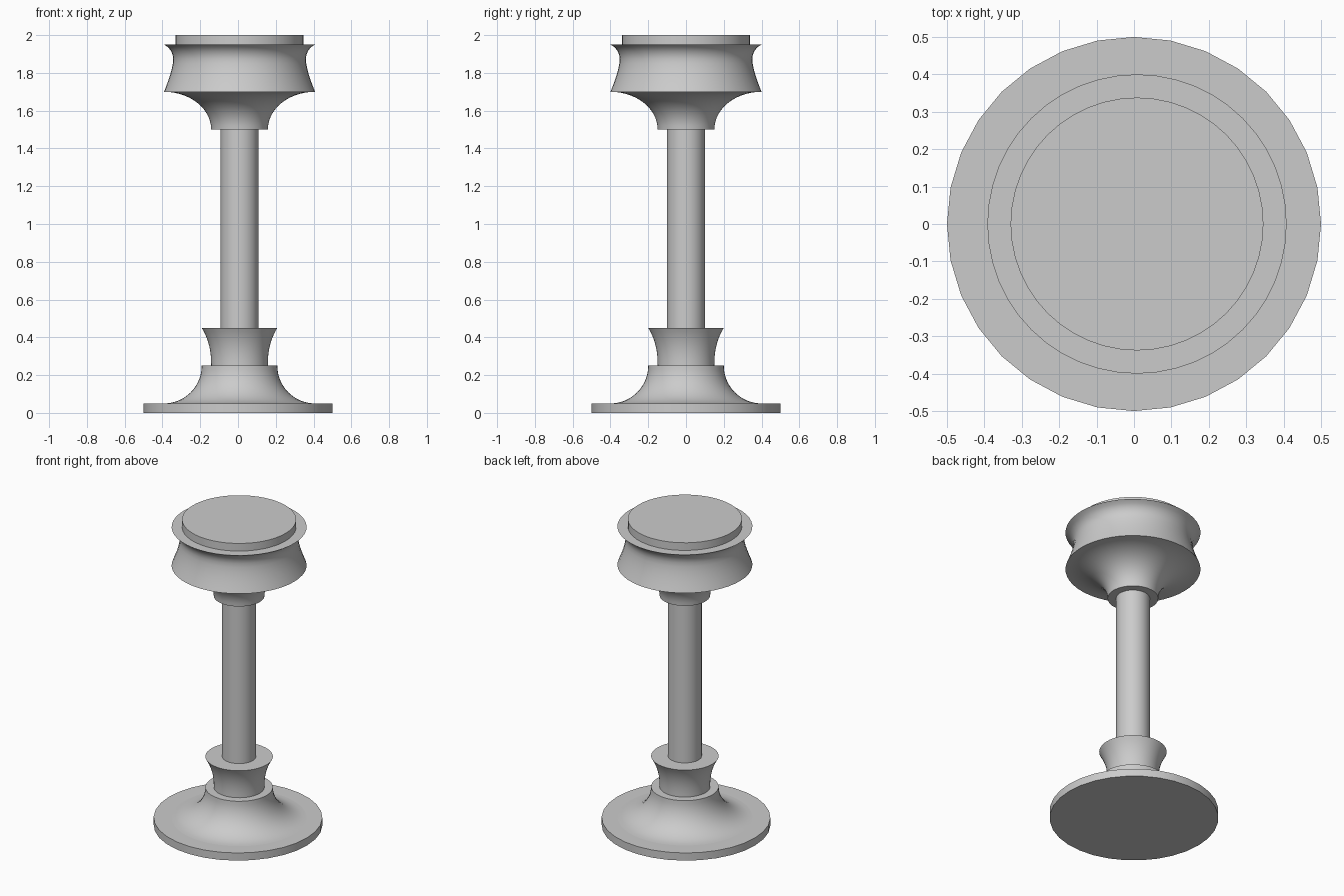
import bpy, bmesh, math

if "Cube" in bpy.data.objects:
    bpy.data.objects.remove(bpy.data.objects["Cube"])

AXIS_X = 0.008  # the column sits a touch off the base centre


def lathe(name, profile, sides, cx=AXIS_X):
    """Closed solid of revolution from (radius, height) points, bottom to top."""
    bm = bmesh.new()
    rings = []
    for r, z in profile:
        rings.append([bm.verts.new((cx + r * math.cos(2 * math.pi * i / sides),
                                    r * math.sin(2 * math.pi * i / sides), z))
                      for i in range(sides)])
    for a, b in zip(rings, rings[1:]):
        for i in range(sides):
            j = (i + 1) % sides
            bm.faces.new((a[i], a[j], b[j], b[i]))
    bm.faces.new(rings[0][::-1])
    bm.faces.new(rings[-1])
    mesh = bpy.data.meshes.new(name)
    bm.to_mesh(mesh)
    bm.free()
    obj = bpy.data.objects.new(name, mesh)
    bpy.context.collection.objects.link(obj)
    bpy.ops.object.select_all(action='DESELECT')
    obj.select_set(True)
    bpy.context.view_layer.objects.active = obj
    bpy.ops.object.shade_smooth_by_angle(angle=math.radians(30))
    return obj


def cove(r_in, r_out, z_in, z_out, n=14):
    """Concave quarter ellipse, upright at r_in and flat at r_out."""
    pts = []
    for i in range(n + 1):
        t = math.pi / 2 * i / n
        pts.append((r_out - (r_out - r_in) * math.cos(t),
                    z_in + (z_out - z_in) * math.sin(t)))
    return pts


# Base plate and the flared foot on it
lathe("base_plate", [(0.5, 0), (0.5, 0.05)], 32, 0)
lathe("foot_flare", cove(0.2, 0.4, 0.25, 0.05)[::-1], 48)

# Lower collar, opening outward to the top
lathe("lower_collar",
      [(0.15 + 0.05 * (i / 10) ** 2.4, 0.25 + 0.02 * i) for i in range(11)], 48)

# Shaft
lathe("shaft", [(0.1, 0.45), (0.1, 1.5)], 48)

# Capital: flare, waisted drum and top disc
lathe("capital_flare", cove(0.15, 0.4, 1.5, 1.7), 48)
lathe("capital_drum",
      [(0.4, 1.7), (0.388, 1.73), (0.377, 1.76), (0.367, 1.79), (0.359, 1.82),
       (0.353, 1.85), (0.351, 1.875), (0.354, 1.895), (0.362, 1.915),
       (0.377, 1.935), (0.4, 1.95)], 48)
lathe("top_disc", [(0.338, 1.95), (0.338, 2.0)], 48)
